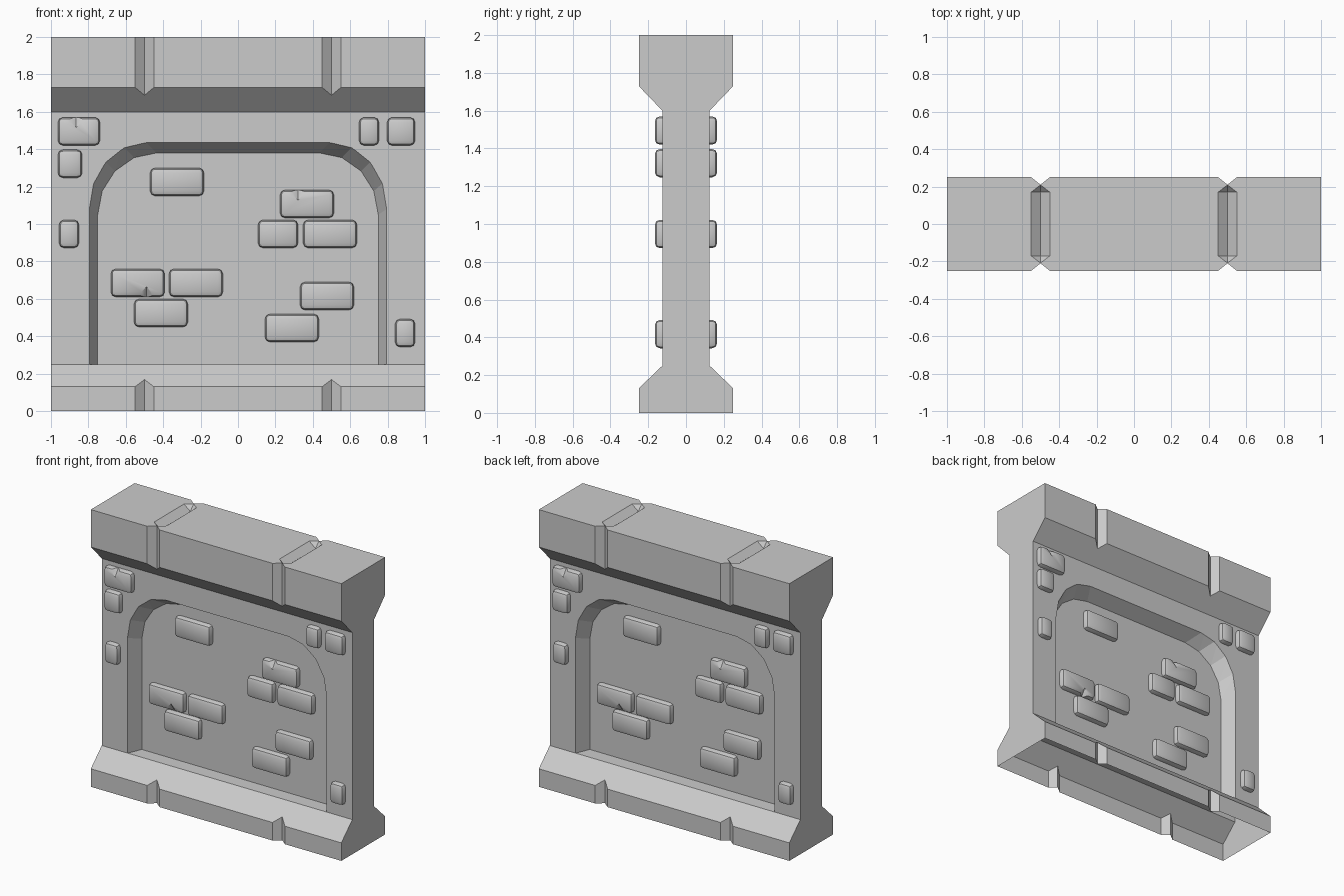
import bpy, bmesh
from math import cos, sin, radians, pi
from mathutils import Matrix

if "Cube" in bpy.data.objects:
    bpy.data.objects.remove(bpy.data.objects["Cube"])


def finish(name, bm):
    bmesh.ops.recalc_face_normals(bm, faces=bm.faces[:])
    mesh = bpy.data.meshes.new(name)
    bm.to_mesh(mesh)
    bm.free()
    obj = bpy.data.objects.new(name, mesh)
    bpy.context.collection.objects.link(obj)
    return obj


def hull(name, points):
    bm = bmesh.new()
    for p in points:
        bm.verts.new(p)
    bmesh.ops.convex_hull(bm, input=bm.verts[:])
    bmesh.ops.dissolve_limit(bm, angle_limit=radians(0.5),
                             verts=bm.verts[:], edges=bm.edges[:])
    return finish(name, bm)


def cut(obj, cutter):
    mod = obj.modifiers.new("cut", 'BOOLEAN')
    mod.operation = 'DIFFERENCE'
    mod.solver = 'EXACT'
    mod.object = cutter
    bpy.context.view_layer.update()
    with bpy.context.temp_override(object=obj, active_object=obj):
        bpy.ops.object.modifier_apply(modifier=mod.name)
    bpy.data.objects.remove(cutter)


def half_turn(obj):
    obj.data.transform(Matrix.Rotation(pi, 4, 'Z'))
    return obj


# Wall: stepped cross-section swept along x
half = [(0.25, 0), (0.25, 0.13), (0.125, 0.25), (0.125, 1.6), (0.25, 1.73), (0.25, 2)]
profile = half + [(-y, z) for y, z in reversed(half)]
bm = bmesh.new()
face = bm.faces.new([bm.verts.new((-1, y, z)) for y, z in profile])
ext = bmesh.ops.extrude_face_region(bm, geom=[face])
bmesh.ops.translate(bm, vec=(2, 0, 0),
                    verts=[v for v in ext["geom"] if isinstance(v, bmesh.types.BMVert)])
wall = finish("wall", bm)

# V joints down the faces, and hipped troughs across the top
for x in (-0.5, 0.5):
    for y in (-0.25, 0.25):
        cut(wall, hull("joint_cutter", [(x + dx, y + dy, z) for z in (-0.1, 2.1)
            for dx, dy in ((-0.05, 0), (0.05, 0), (0, -0.04), (0, 0.04))]))
    rim = [(x + dx, s * y, 2) for s in (-1, 1)
           for dx, y in ((0, 0.209), (-0.05, 0.17), (0.05, 0.17))]
    cut(wall, hull("trough_cutter", rim + [(x, y, z) for y in (-0.17, 0.17)
                                           for z in (1.96, 2.04)]))


# Arched niche with splayed sides, t = 0 at the wall face and 1 at the niche back
def arch(t):
    cx, cz = 0.49 - 0.055 * t, 1.08 - 0.03 * t
    rx, rz = 0.305 + 0.01 * t, 0.355 - 0.025 * t
    right = [(cx + rx, 0.25)] + [(cx + rx * cos(radians(a)), cz + rz * sin(radians(a)))
                                 for a in (0, 22.5, 45, 67.5, 90)]
    return [(s * x, -0.125 + 0.1 * t, z) for s in (-1, 1) for x, z in right]


for back in (False, True):
    cutter = hull("niche_cutter", arch(-0.3) + arch(1))
    cut(wall, half_turn(cutter) if back else cutter)

# The underside is open
bm = bmesh.new()
bm.from_mesh(wall.data)
bmesh.ops.delete(bm, context='FACES',
                 geom=[f for f in bm.faces if f.calc_center_median().z < 0.001])
bm.to_mesh(wall.data)
bm.free()

# Bricks: left x, width, bottom z, chip (x, z) or None
H = 0.15
frame_bricks = [
    (-0.963, 0.225, 1.42, (-0.865, 1.57)), (-0.963, 0.13, 1.247, None),
    (-0.957, 0.107, 0.872, None), (0.647, 0.107, 1.42, None),
    (0.797, 0.15, 1.42, None), (0.84, 0.107, 0.342, None)]
niche_bricks = [
    (-0.47, 0.288, 1.15, None), (0.225, 0.288, 1.032, (0.32, 1.182)),
    (0.107, 0.214, 0.872, None), (0.348, 0.288, 0.872, None),
    (-0.68, 0.288, 0.61, (-0.49, 0.61)), (-0.369, 0.288, 0.61, None),
    (-0.556, 0.288, 0.449, None), (0.332, 0.288, 0.54, None),
    (0.144, 0.288, 0.369, None)]


def brick(name, x, w, z, chip, plane, back):
    bm = bmesh.new()
    bmesh.ops.create_cube(bm, size=1, matrix=Matrix.Translation(
        (x + w / 2, plane - 0.015, z + H / 2)) @ Matrix.Diagonal((w, 0.05, H, 1)))
    edges = [e for e in bm.edges if any(v.co.y < plane for v in e.verts)]
    bmesh.ops.bevel(bm, geom=edges, offset=0.027, segments=2, profile=0.5,
                    affect='EDGES', clamp_overlap=True)
    obj = finish(name, bm)
    if chip:
        cx, cz = chip
        y = plane - 0.04
        cut(obj, hull("chip_cutter", [(cx - 0.05, y, cz), (cx + 0.05, y, cz),
            (cx, y - 0.05, cz), (cx, y + 0.035, cz), (cx, y, cz - 0.055), (cx, y, cz + 0.055)]))
    if back:
        half_turn(obj)
    bpy.ops.object.select_all(action='DESELECT')
    obj.select_set(True)
    bpy.context.view_layer.objects.active = obj
    bpy.ops.object.shade_smooth_by_angle(angle=radians(35))


for back in (False, True):
    side = "back" if back else "front"
    for b in frame_bricks:
        brick(side + "_frame_brick", *b, -0.125, back)
    for b in niche_bricks:
        brick(side + "_niche_brick", *b, -0.025, back)
